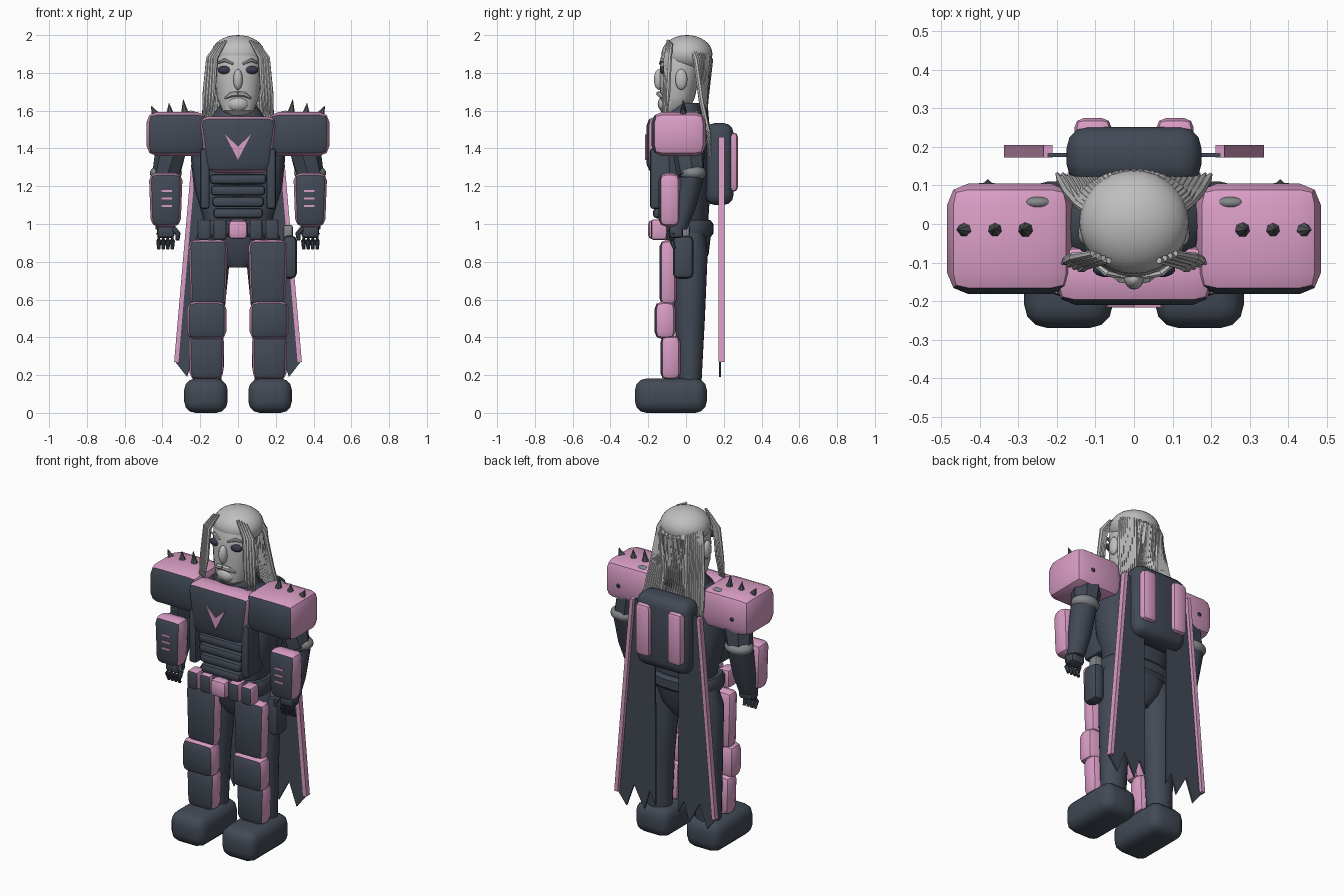
import bpy, bmesh, math
from mathutils import Vector, Matrix

if "Cube" in bpy.data.objects:
    bpy.data.objects.remove(bpy.data.objects["Cube"])


def material(name, rgb):
    m = bpy.data.materials.new(name)
    m.diffuse_color = (*rgb, 1)
    m.use_nodes = True
    m.node_tree.nodes["Principled BSDF"].inputs["Base Color"].default_value = m.diffuse_color
    return m


DARK = material("dark slate", (0.055, 0.068, 0.092))
PINK = material("pink trim", (0.70, 0.34, 0.56))
PALE = material("pale grey skin and hair", (0.52, 0.52, 0.52))
GREY = material("mid grey", (0.23, 0.24, 0.25))
STEEL = material("spike grey", (0.09, 0.095, 0.10))
EYE = material("eye blue black", (0.04, 0.042, 0.075))


def finish(bm, name, mats, mirror=False, rule=None, angle=35):
    """Optionally mirror in x, colour faces by a rule, and make the object."""
    bmesh.ops.recalc_face_normals(bm, faces=bm.faces[:])
    if mirror:
        d = bmesh.ops.duplicate(bm, geom=bm.verts[:] + bm.edges[:] + bm.faces[:])["geom"]
        for v in d:
            if isinstance(v, bmesh.types.BMVert):
                v.co.x *= -1
        bmesh.ops.reverse_faces(bm, faces=[f for f in d if isinstance(f, bmesh.types.BMFace)])
    bm.normal_update()
    for f in bm.faces:
        f.smooth = True
        if rule:
            f.material_index = rule(f)
    me = bpy.data.meshes.new(name)
    bm.to_mesh(me)
    bm.free()
    me.set_sharp_from_angle(angle=math.radians(angle))
    for m in mats:
        me.materials.append(m)
    ob = bpy.data.objects.new(name, me)
    bpy.context.collection.objects.link(ob)
    return ob


def add_box(bm, x, y, z, bevel=0.03, seg=2, low=1.0):
    """Bevelled box from ranges; low scales the width at the bottom."""
    t = bmesh.new()
    bmesh.ops.create_cube(t, size=1)
    cx = (x[0] + x[1]) / 2
    for v in t.verts:
        k = low if v.co.z < 0 else 1
        v.co = (cx + v.co.x * (x[1] - x[0]) * k,
                (y[0] + y[1]) / 2 + v.co.y * (y[1] - y[0]),
                (z[0] + z[1]) / 2 + v.co.z * (z[1] - z[0]))
    if bevel:
        bmesh.ops.bevel(t, geom=t.edges[:], offset=bevel, segments=seg, profile=0.5, affect='EDGES')
    me = bpy.data.meshes.new("tmp")
    t.to_mesh(me)
    t.free()
    bm.from_mesh(me)
    bpy.data.meshes.remove(me)


def box(name, mat, *a, mirror=False, **k):
    bm = bmesh.new()
    add_box(bm, *a, **k)
    return finish(bm, name, [mat], mirror)


def armour(name, *a, mirror=False, **k):
    """Pink block whose forward-facing faces are dark."""
    bm = bmesh.new()
    add_box(bm, *a, **k)
    return finish(bm, name, [PINK, DARK], mirror, lambda f: int(f.normal.y < -0.8))


def ball(name, mat, c, r, mirror=False, tilt=0, seg=24):
    bm = bmesh.new()
    bmesh.ops.create_uvsphere(bm, u_segments=seg, v_segments=seg // 2, radius=1)
    bm.transform(Matrix.Translation(c) @ Matrix.Rotation(tilt, 4, 'Y') @ Matrix.Diagonal((*r, 1)))
    return finish(bm, name, [mat], mirror)


def skin_rings(bm, rings):
    rows = [[bm.verts.new(p) for p in ring] for ring in rings]
    n = len(rows[0])
    for a, b in zip(rows, rows[1:]):
        for i in range(n):
            bm.faces.new((a[i], a[(i + 1) % n], b[(i + 1) % n], b[i]))
    bm.faces.new(rows[0][::-1])
    bm.faces.new(rows[-1])


def loft(name, mat, rings, mirror=False, n=24, e=0.8):
    """Stacked super-ellipse rings: (z, cx, cy, rx, ry)."""
    bm = bmesh.new()
    power = lambda v: math.copysign(abs(v) ** e, v)
    skin_rings(bm, [[(cx + rx * power(math.cos(i * math.tau / n)),
                      cy + ry * power(math.sin(i * math.tau / n)), z) for i in range(n)]
                    for z, cx, cy, rx, ry in rings])
    return finish(bm, name, [mat], mirror)


def add_tube(bm, pts, radii, n=7):
    pts = [Vector(p) for p in pts]
    rings = []
    for i, p in enumerate(pts):
        q = (pts[min(i + 1, len(pts) - 1)] - pts[max(i - 1, 0)]).to_track_quat('Z', 'Y')
        rings.append([p + q @ Vector((math.cos(k * math.tau / n), math.sin(k * math.tau / n), 0)) * radii[i]
                      for k in range(n)])
    skin_rings(bm, rings)


def tubes(name, mat, items, mirror=False):
    bm = bmesh.new()
    for pts, radii in items:
        add_tube(bm, pts, radii)
    return finish(bm, name, [mat], mirror)


def plate(name, mat, outline, y0, y1, mirror=False):
    """Flat outline in x and z given thickness in y."""
    bm = bmesh.new()
    skin_rings(bm, [[(x, y, z) for x, z in outline] for y in (y0, y1)])
    return finish(bm, name, [mat], mirror)


# Torso, neck and hips
loft("torso", DARK, [(0.95, 0, 0, 0.17, 0.12), (1.05, 0, 0, 0.19, 0.12), (1.2, 0, 0, 0.235, 0.13),
                     (1.35, 0, 0, 0.25, 0.13), (1.5, 0, 0, 0.22, 0.12), (1.57, 0, -0.01, 0.14, 0.1)])
loft("collar", DARK, [(1.5, 0, -0.01, 0.15, 0.11), (1.57, 0, -0.01, 0.14, 0.1), (1.64, 0, 0, 0.09, 0.075)], e=1)
loft("hips", DARK, [(0.77, 0, 0.01, 0.06, 0.07), (0.84, 0, 0.01, 0.13, 0.11), (0.97, 0, 0.01, 0.19, 0.125)])
armour("chest_plate", (-0.21, 0.21), (-0.21, -0.05), (1.27, 1.57), bevel=0.05, low=0.8)
plate("chest_chevron", PINK, [(-0.07, 1.475), (0, 1.34), (0.07, 1.475), (0, 1.41)], -0.217, -0.209)
box("chest_side_strap", DARK, (0.15, 0.2), (-0.19, -0.04), (1.08, 1.4), bevel=0.015, mirror=True)
for i in range(4):
    w = 0.15 - 0.006 * i
    box("abdomen_ridge", DARK, (-w, w), (-0.175, -0.05), (1.21 - 0.06 * i, 1.265 - 0.06 * i), bevel=0.02)

# Belt with buckle and pouches
loft("belt", DARK, [(0.93, 0, -0.01, 0.205, 0.14), (0.95, 0, -0.01, 0.215, 0.155),
                    (1.0, 0, -0.01, 0.215, 0.155), (1.02, 0, -0.01, 0.205, 0.14)])
box("buckle", PINK, (-0.05, 0.05), (-0.2, -0.13), (0.92, 1.02), bevel=0.02)
for x in (0.095, 0.18):
    armour("belt_pouch", (x - 0.035, x + 0.035), (-0.185, -0.1), (0.915, 1.025), bevel=0.015, mirror=True)

# Legs, boots and leg armour
loft("leg", DARK, [(0.12, 0.165, 0.02, 0.075, 0.06), (0.5, 0.16, 0.02, 0.085, 0.08),
                   (0.85, 0.145, 0.02, 0.105, 0.095), (0.96, 0.13, 0.02, 0.08, 0.08)], mirror=True, e=1)
armour("thigh_plate", (0.055, 0.262), (-0.14, -0.05), (0.57, 0.915), bevel=0.035, mirror=True, low=0.9)
armour("knee_plate", (0.062, 0.27), (-0.167, -0.055), (0.39, 0.59), bevel=0.04, mirror=True)
armour("shin_plate", (0.072, 0.262), (-0.135, -0.03), (0.175, 0.41), bevel=0.035, mirror=True, low=0.92)
box("boot", DARK, (0.055, 0.285), (-0.27, 0.11), (0, 0.182), bevel=0.06, seg=3, mirror=True)

# Shoulder pads with a row of spikes
armour("shoulder_pad", (0.16, 0.485), (-0.182, 0.105), (1.36, 1.593), bevel=0.055, mirror=True)
tubes("shoulder_spike", STEEL, [([(x, -0.015, 1.575), (x + lean, -0.015, top)], [0.024, 0.001])
      for x, lean, top in ((0.28, 0.01, 1.66), (0.36, 0.005, 1.64), (0.435, 0.025, 1.625))], mirror=True)
ball("shoulder_joint", GREY, (0.25, 0.055, 1.57), (0.04, 0.018, 0.03), mirror=True)
tubes("rear_spike", DARK, [([(0.38, 0.09, 1.46), (0.38, 0.115, 1.46)], [0.03, 0.002])], mirror=True)

# Arms
tubes("upper_arm", DARK, [([(0.32, 0.01, 1.47), (0.355, 0.015, 1.38), (0.38, 0.025, 1.26)],
                           [0.075, 0.085, 0.075])], mirror=True)
ball("elbow", GREY, (0.382, 0.038, 1.27), (0.085, 0.07, 0.045), mirror=True)
loft("forearm", DARK, [(0.97, 0.385, -0.04, 0.05, 0.045), (1.08, 0.385, -0.01, 0.065, 0.06),
                       (1.25, 0.382, 0.025, 0.075, 0.07)], mirror=True, e=1)
armour("forearm_plate", (0.293, 0.472), (-0.145, -0.03), (0.985, 1.27), bevel=0.04, mirror=True, low=0.88)
for z in (1.09, 1.13, 1.17):
    box("forearm_mark", PINK, (0.35, 0.405), (-0.15, -0.142), (z, z + 0.01), bevel=0, mirror=True)
box("palm", DARK, (0.335, 0.43), (-0.09, -0.015), (0.925, 1.0), bevel=0.02, mirror=True)
tubes("finger", DARK, [([(x, -0.065, 0.95), (x, -0.075, 0.91), (x, -0.06, 0.868)], [0.014, 0.014, 0.009])
      for x in (0.348, 0.372, 0.396, 0.42)] +
      [([(0.345, -0.07, 0.98), (0.318, -0.09, 0.95), (0.32, -0.1, 0.915)], [0.016, 0.015, 0.01])], mirror=True)

# Holster on one hip
box("holster", DARK, (0.235, 0.312), (-0.07, 0.04), (0.71, 0.94), bevel=0.03)
box("holster_grip", GREY, (0.24, 0.29), (-0.04, 0.02), (0.92, 0.995), bevel=0.01)

# Backpack
box("backpack", DARK, (-0.175, 0.175), (0.1, 0.252), (1.1, 1.535), bevel=0.055, seg=3)
box("backpack_bar", PINK, (0.058, 0.155), (0.2, 0.275), (1.17, 1.485), bevel=0.025, mirror=True)

# Split cape with ragged hem and trimmed outer edge
plate("cape", DARK, [(0.08, 1.46), (0.225, 1.46), (0.332, 0.27), (0.27, 0.19), (0.22, 0.33),
                     (0.15, 0.2), (0.115, 0.32), (0.075, 0.24)], 0.174, 0.184, mirror=True)
plate("cape_trim", PINK, [(0.212, 1.46), (0.235, 1.46), (0.338, 0.27), (0.315, 0.27)], 0.172, 0.205, mirror=True)

# Head and face
loft("face", PALE, [(1.575, 0, -0.07, 0.05, 0.04), (1.6, 0, -0.06, 0.085, 0.075), (1.67, 0, -0.045, 0.112, 0.092),
                    (1.78, 0, -0.035, 0.123, 0.105), (1.88, 0, -0.025, 0.123, 0.11), (1.95, 0, -0.01, 0.1, 0.09),
                    (1.98, 0, 0, 0.06, 0.06)], e=0.95)
ball("scalp", PALE, (0, 0.005, 1.9), (0.142, 0.135, 0.1), seg=32)
ball("eye", EYE, (0.07, -0.118, 1.815), (0.037, 0.02, 0.022), mirror=True)
ball("nose", PALE, (0, -0.142, 1.765), (0.025, 0.028, 0.055))
ball("ear", PALE, (0.125, -0.025, 1.765), (0.02, 0.032, 0.055), mirror=True)
ball("chin", PALE, (0, -0.105, 1.635), (0.06, 0.045, 0.045))
tubes("eyebrow", PALE, [([(0.025, -0.137, 1.848), (0.07, -0.128, 1.868), (0.112, -0.095, 1.85)],
                         [0.006, 0.01, 0.005])], mirror=True)
tubes("moustache", PALE, [([(0, -0.145, 1.69), (0.035, -0.138, 1.685), (0.07, -0.118, 1.665)],
                           [0.014, 0.015, 0.005])], mirror=True)

# Long hair: locks at the front and a broad fan behind
tubes("front_lock", PALE, [([(0.065 + 0.014 * i, -0.095 + 0.006 * i, 1.972 - 0.006 * i),
                             (0.118 + 0.013 * i, -0.105 + 0.006 * i, 1.88),
                             (0.13 + 0.015 * i, -0.112 + 0.006 * i, 1.7),
                             (0.142 + 0.014 * i, -0.12 + 0.006 * i, 1.58)], [0.008, 0.013, 0.012, 0.005])
                           for i in range(4)], mirror=True)
fan = []
for i in range(27):
    t = -1 + i / 13
    a = t * 1.35
    fan.append(([(0.11 * math.sin(a), 0.11 * math.cos(a), 1.95),
                 (0.145 * math.sin(a), 0.03 + 0.1 * math.cos(a), 1.87),
                 (0.17 * t, 0.075 + 0.03 * math.cos(a), 1.65),
                 (0.19 * t, 0.115, 1.5), (0.2 * t, 0.13, 1.2 + 0.03 * (i % 3) + 0.22 * t * t)],
                [0.008, 0.014, 0.014, 0.012, 0.004]))
tubes("back_hair", PALE, fan)
